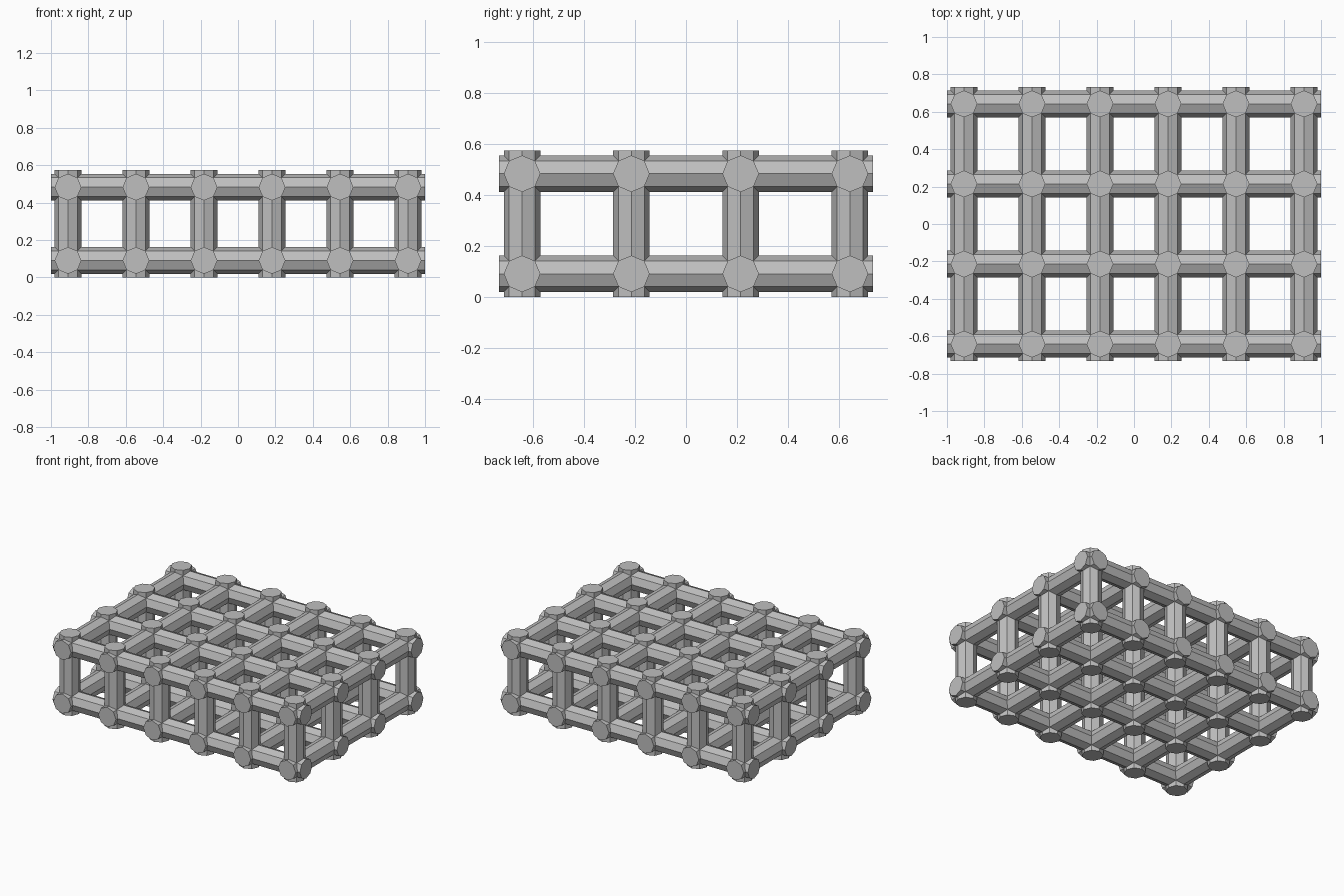
import bpy
import math
from mathutils import Matrix, Vector

if "Cube" in bpy.data.objects:
    bpy.data.objects.remove(bpy.data.objects["Cube"], do_unlink=True)

RADIUS = 0.0715    # octagonal bar radius, corners on the axes
STUB = 0.091       # how far each bar runs past the last crossing
XS = [-0.909 + 0.3636 * i for i in range(6)]
YS = [-0.642 + 0.428 * i for i in range(4)]
ZS = [STUB, 0.483]

grey = bpy.data.materials.new("plain grey")
grey.use_nodes = True
colour = (0.52, 0.52, 0.52, 1)
grey.diffuse_color = colour
grey.node_tree.nodes["Principled BSDF"].inputs["Base Color"].default_value = colour


def bar_mesh(name, length, axis):
    """Flat-shaded octagonal prism centred on the origin along the axis."""
    corners = [(RADIUS * math.cos(math.tau * i / 8),
                RADIUS * math.sin(math.tau * i / 8)) for i in range(8)]
    verts = [(x, y, z) for z in (-length / 2, length / 2) for x, y in corners]
    sides = [(i, (i + 1) % 8, (i + 1) % 8 + 8, i + 8) for i in range(8)]
    faces = sides + [tuple(reversed(range(8))), tuple(range(8, 16))]
    mesh = bpy.data.meshes.new(name)
    mesh.from_pydata(verts, [], faces)
    turn = Vector((0, 0, 1)).rotation_difference(Vector(axis))
    mesh.transform(turn.to_matrix().to_4x4())
    mesh.materials.append(grey)
    return mesh


def place_bars(name, mesh, places):
    for place in places:
        bar = bpy.data.objects.new(name, mesh)
        bar.matrix_world = Matrix.Translation(place)
        bpy.context.collection.objects.link(bar)


def span(stations):
    return stations[-1] - stations[0] + 2 * STUB


mid_z = sum(ZS) / 2

# Long bars running left to right
place_bars("long_bar", bar_mesh("long_bar", span(XS), (1, 0, 0)),
           [(0, y, z) for y in YS for z in ZS])

# Cross bars running front to back
place_bars("cross_bar", bar_mesh("cross_bar", span(YS), (0, 1, 0)),
           [(x, 0, z) for x in XS for z in ZS])

# Upright posts at every crossing
place_bars("upright_post", bar_mesh("upright_post", span(ZS), (0, 0, 1)),
           [(x, y, mid_z) for x in XS for y in YS])
